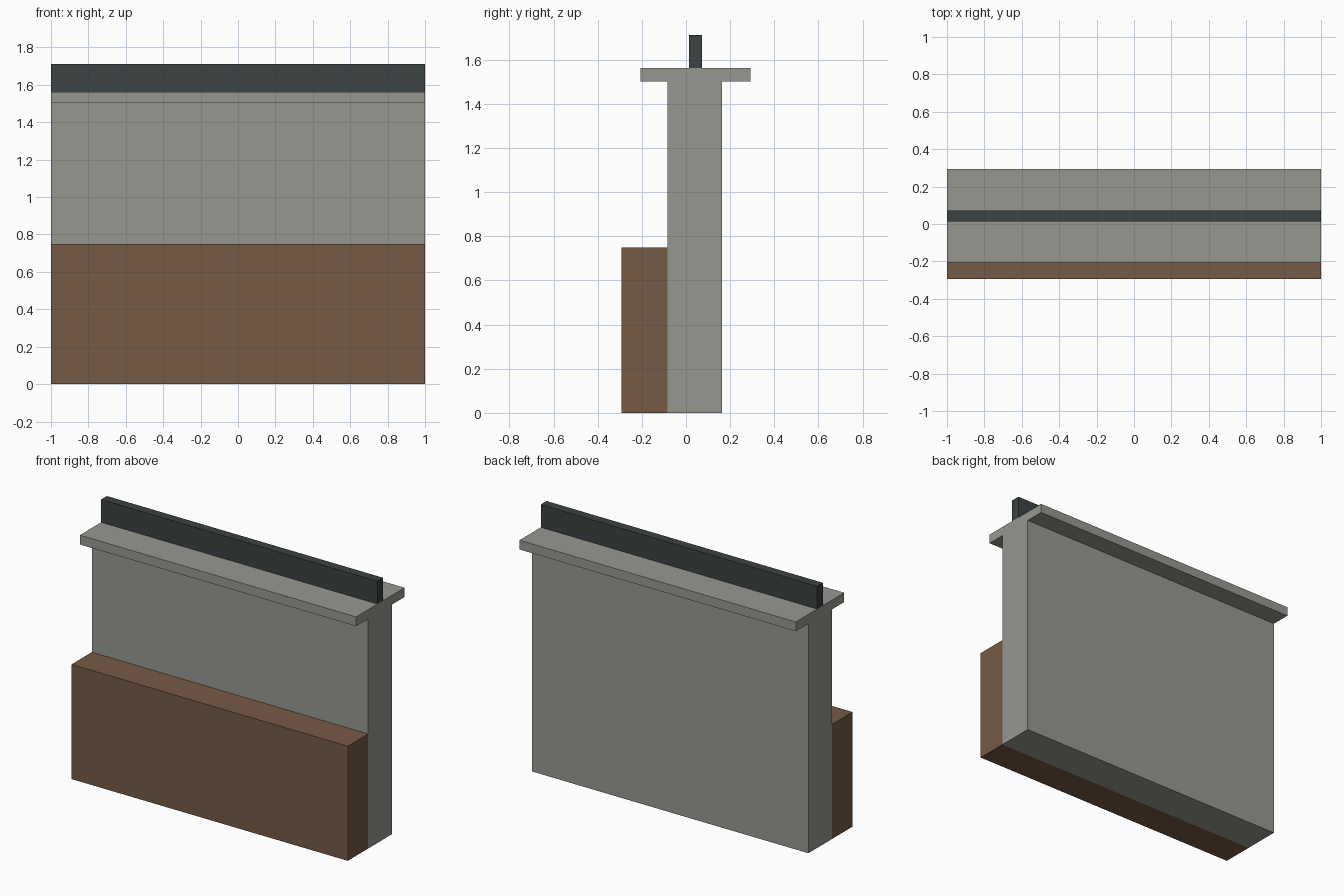
import bpy
import bmesh
from mathutils import Vector

default_cube = bpy.data.objects.get("Cube")
if default_cube:
    bpy.data.objects.remove(default_cube, do_unlink=True)


def make_material(name, rgb):
    mat = bpy.data.materials.new(name)
    mat.use_nodes = True
    color = (*rgb, 1.0)
    mat.diffuse_color = color
    mat.node_tree.nodes["Principled BSDF"].inputs["Base Color"].default_value = color
    return mat


def make_beam(name, y_range, z_range, mat, length=2.0):
    """Box running the full length along x, set by its y and z limits."""
    (y0, y1), (z0, z1) = y_range, z_range
    bm = bmesh.new()
    bmesh.ops.create_cube(bm, size=1.0)
    bmesh.ops.scale(bm, vec=(length, y1 - y0, z1 - z0), verts=bm.verts)
    mesh = bpy.data.meshes.new(name)
    bm.to_mesh(mesh)
    bm.free()
    mesh.materials.append(mat)
    obj = bpy.data.objects.new(name, mesh)
    obj.location = Vector((0, (y0 + y1) / 2, (z0 + z1) / 2))
    bpy.context.collection.objects.link(obj)
    return obj


concrete = make_material("grey concrete", (0.31, 0.31, 0.283))
wood = make_material("brown wood", (0.178, 0.102, 0.061))
metal = make_material("dark metal", (0.045, 0.054, 0.054))

# Upright wall and its overhanging cap
make_beam("wall", (-0.083, 0.163), (0, 1.502), concrete)
make_beam("wall_cap", (-0.207, 0.293), (1.502, 1.563), concrete)

# Raised step along the front of the wall
make_beam("front_step", (-0.293, -0.083), (0, 0.75), wood)

# Rail standing on the cap
make_beam("top_rail", (0.013, 0.073), (1.563, 1.712), metal)
